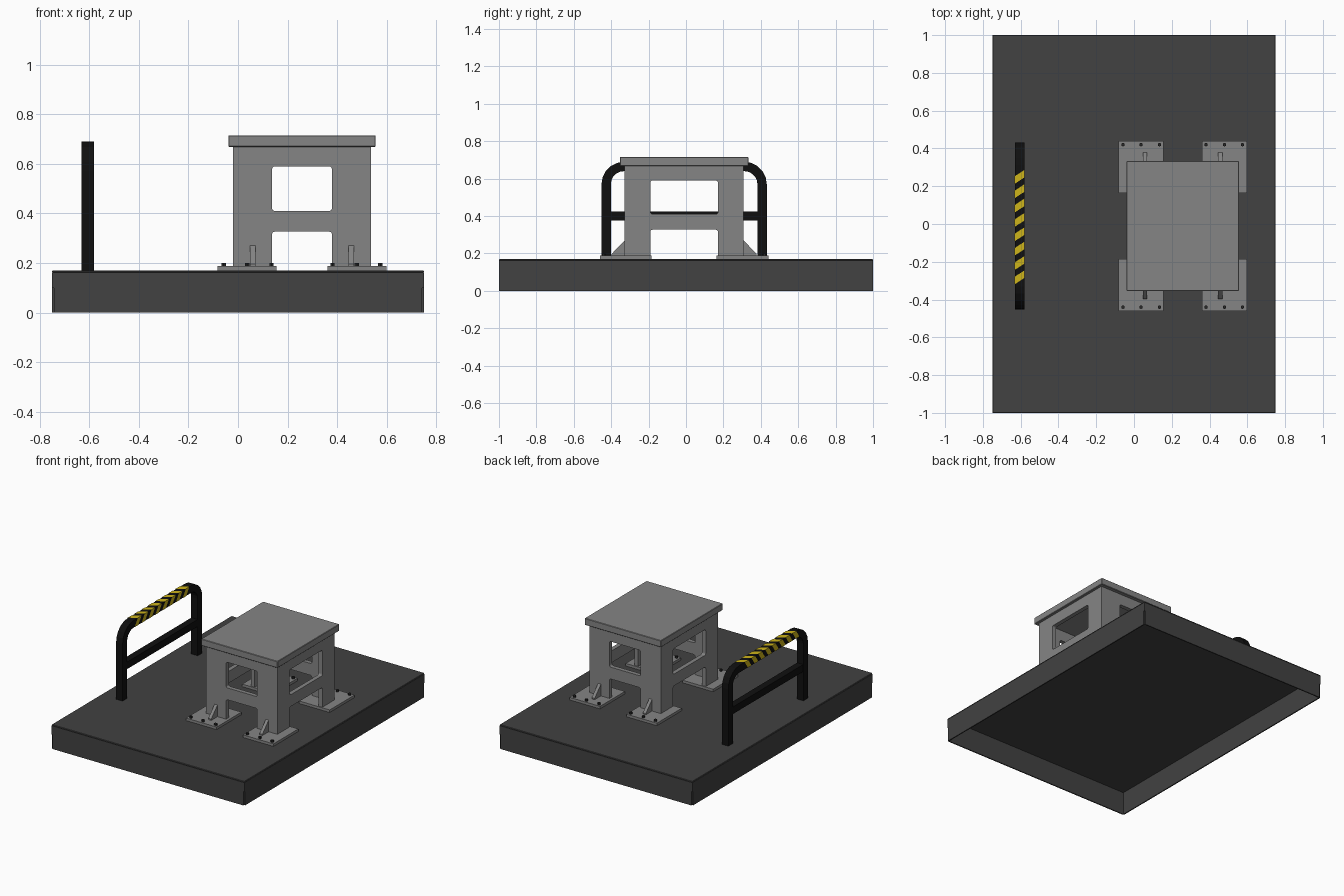
import bpy, bmesh, math

old = bpy.data.objects.get("Cube")
if old:
    bpy.data.objects.remove(old)


def material(name, rgb):
    m = bpy.data.materials.new(name)
    m.use_nodes = True
    m.diffuse_color = (*rgb, 1)
    m.node_tree.nodes["Principled BSDF"].inputs["Base Color"].default_value = (*rgb, 1)
    return m


CHARCOAL = material("charcoal", (0.054, 0.054, 0.054))
GREY = material("steel_grey", (0.235, 0.235, 0.235))
BLACK = material("rail_black", (0.005, 0.005, 0.005))
YELLOW = material("warning_yellow", (0.62, 0.46, 0.01))
BOLT = material("bolt_dark", (0.02, 0.02, 0.02))


def finish(name, bm, mat, bevel=0, segments=1):
    bmesh.ops.recalc_face_normals(bm, faces=bm.faces[:])
    me = bpy.data.meshes.new(name)
    bm.to_mesh(me)
    bm.free()
    ob = bpy.data.objects.new(name, me)
    bpy.context.collection.objects.link(ob)
    me.materials.append(mat)
    if bevel:
        mod = ob.modifiers.new("edge", "BEVEL")
        mod.width, mod.segments = bevel, segments
    return ob


def box(name, x, y, z, mat, bevel=0, segments=1):
    """Box from (low, high) ranges on each axis."""
    bm = bmesh.new()
    bmesh.ops.create_cube(bm, size=1)
    for v in bm.verts:
        v.co = [sum(r) / 2 + c * (r[1] - r[0]) for r, c in zip((x, y, z), v.co)]
    return finish(name, bm, mat, bevel, segments)


def span(center, half):
    return (center - half, center + half)


def side_range(center, sign, near, far):
    return tuple(sorted((center + sign * near, center + sign * far)))


# Base: a thin folded sheet tray, open below, with slit lower corners
TOP, W, L, T = 0.17, 0.75, 1.0, 0.008
box("base_top", (-W, W), (-L, L), (TOP - T, TOP), CHARCOAL, 0.003)
for s in (-1, 1):
    box("base_side_wall", side_range(0, s, W - T, W), span(0, L - T), (0, TOP - T), CHARCOAL)
    box("base_end_wall", span(0, W - T), side_range(0, s, L - T, L), (0, TOP - T), CHARCOAL)
    for t in (-1, 1):
        box("base_corner", side_range(0, s, W - T, W), side_range(0, t, L - T, L),
            (0.1, TOP - T), CHARCOAL)

# Pedestal body: hollow box with window and leg openings cut through
CX, CY = 0.258, -0.01
body = box("pedestal_body", span(CX, 0.278), span(CY, 0.318), (0.185, 0.68), GREY)
cutters = [box("cavity_cutter", span(CX, 0.248), span(CY, 0.288), (0.1, 0.665), GREY)]
for z in ((0.41, 0.59), (0.1, 0.327)):
    cutters.append(box("front_cutter", span(CX, 0.121), span(CY, 0.6), z, GREY, 0.012, 3))
    cutters.append(box("side_cutter", span(CX, 0.6), span(CY, 0.181), z, GREY, 0.012, 3))
for c in cutters:
    c.hide_render = True
    mod = body.modifiers.new("cut", "BOOLEAN")
    mod.operation, mod.solver, mod.object = "DIFFERENCE", "EXACT", c
bpy.context.view_layer.update()
cut_mesh = bpy.data.meshes.new_from_object(
    body.evaluated_get(bpy.context.evaluated_depsgraph_get()))
body.modifiers.clear()
body.data = cut_mesh
for c in cutters:
    bpy.data.objects.remove(c)

# Pedestal top plate
box("pedestal_top", span(CX, 0.297), span(CY, 0.344), (0.668, 0.715), GREY, 0.003)


def gusset(x, sign):
    bm = bmesh.new()
    profile = [(0.31, 0.185), (0.388, 0.185), (0.388, 0.197), (0.318, 0.27), (0.31, 0.27)]
    face = bm.faces.new([bm.verts.new((x - 0.011, CY + sign * y, z)) for y, z in profile])
    ext = bmesh.ops.extrude_face_region(bm, geom=[face])
    bmesh.ops.translate(bm, vec=(0.022, 0, 0),
                        verts=[g for g in ext["geom"] if isinstance(g, bmesh.types.BMVert)])
    finish("gusset", bm, GREY)


def bolt(x, y):
    bm = bmesh.new()
    bmesh.ops.create_cone(bm, cap_ends=True, segments=6, radius1=0.01, radius2=0.01, depth=0.014)
    bmesh.ops.translate(bm, vec=(x, y, 0.194), verts=bm.verts[:])
    finish("anchor_bolt", bm, BOLT)


# Feet: plate, gusset and three bolts on each corner
for sx in (-1, 1):
    for sy in (-1, 1):
        box("foot_plate", side_range(CX, sx, 0.102, 0.34), side_range(CY, sy, 0.174, 0.45),
            (TOP, 0.188), GREY)
        gusset(CX + sx * 0.199, sy)
        for off in (0.123, 0.221, 0.316):
            bolt(CX + sx * off, CY + sy * 0.43)

# Guard rail: square tube bent into an arch
RX, HALF, TUBE, RAD, RAIL_TOP = -0.606, 0.442, 0.05, 0.12, 0.69
sections = [(-1, 0, TOP)]
for i in range(6):
    sections.append((-1, math.pi / 2 * i / 5, RAIL_TOP - RAD))
sections += [(1, a, z) for _, a, z in reversed(sections)]
bm = bmesh.new()
rings = []
for s, a, z in sections:
    ring = []
    for r, x in ((RAD, -1), (RAD, 1), (RAD - TUBE, 1), (RAD - TUBE, -1)):
        y = CY + s * (HALF - RAD + r * math.cos(a))
        ring.append(bm.verts.new((RX + x * TUBE / 2, y, z + r * math.sin(a))))
    rings.append(ring)
for a, b in zip(rings, rings[1:]):
    for k in range(4):
        n = (k + 1) % 4
        bm.faces.new((a[k], a[n], b[n], b[k]))
bm.faces.new(rings[0])
bm.faces.new(rings[-1])
finish("guard_rail_arch", bm, BLACK)
box("guard_rail_crossbar", span(RX, 0.024), span(CY, HALF - TUBE), (0.375, 0.425), BLACK)

# Slanted warning stripes folded over the rail's top and sides
bm = bmesh.new()
edge, width, slant = TUBE / 2 + 0.002, 0.04, 0.035
low, high = RAIL_TOP - TUBE, RAIL_TOP + 0.002
for i in range(8):
    y = -0.32 + 0.076 * i
    path = [(-edge, -slant, low), (-edge, 0, high), (edge, slant, high), (edge, 0, low)]
    pairs = [[bm.verts.new((RX + x, y + dy + w, z)) for w in (0, width)] for x, dy, z in path]
    for p, q in zip(pairs, pairs[1:]):
        bm.faces.new((p[0], q[0], q[1], p[1]))
finish("warning_stripes", bm, YELLOW)
